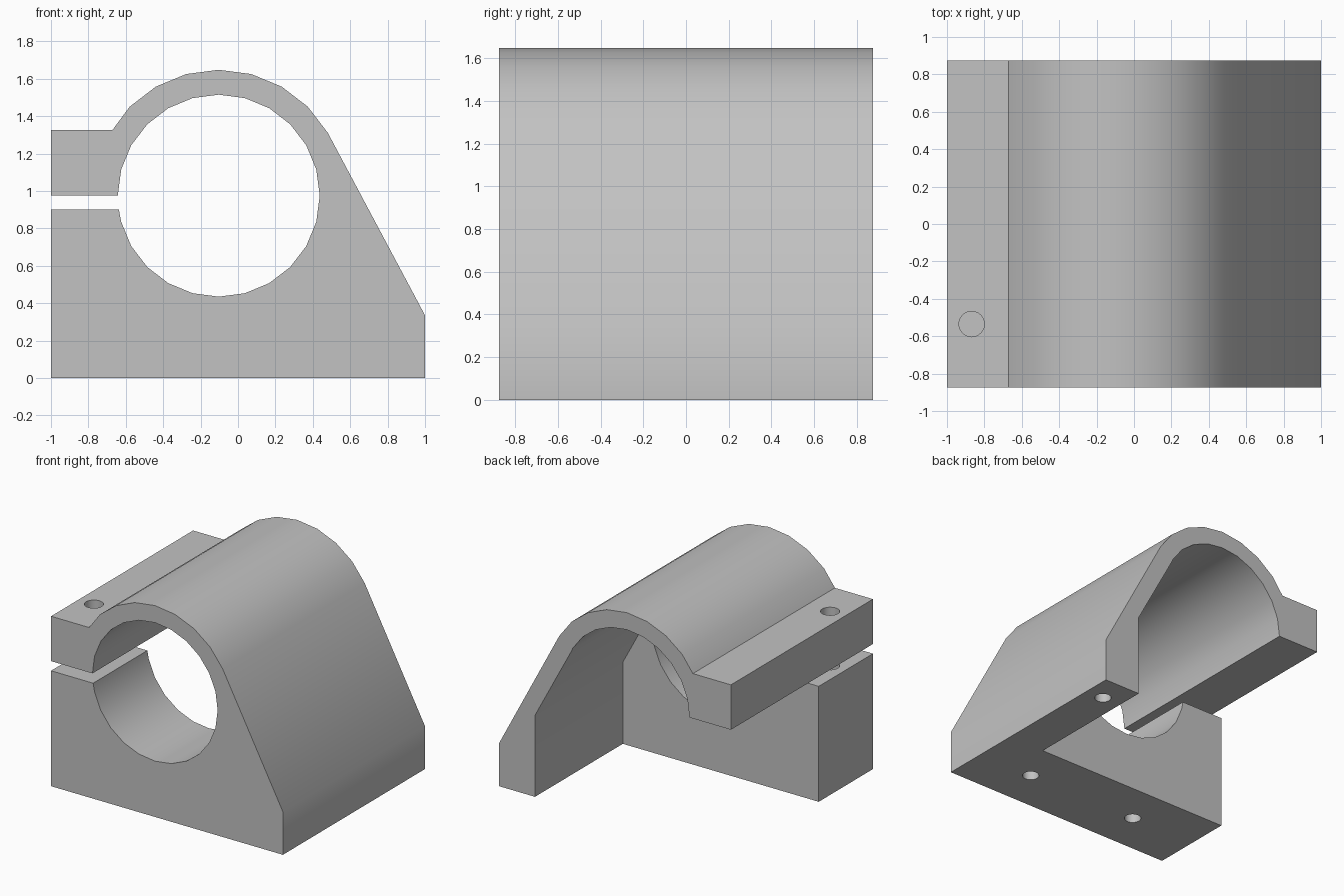
import bpy
import bmesh
from math import sin, cos, radians

cube = bpy.data.objects.get("Cube")
if cube:
    bpy.data.objects.remove(cube)

# Main dimensions
CX, CZ = -0.103, 0.975          # bore axis
BORE, OUTER = 0.54, 0.673       # bore and shell radii
DEPTH = 0.875                   # half depth
BLOCK_BACK = -0.207             # back of the solid front block
SLOT = 0.9                      # bottom of the clamp slot

grey = bpy.data.materials.new("plain grey")
grey.use_nodes = True
grey.diffuse_color = (0.54, 0.54, 0.54, 1)
grey.node_tree.nodes["Principled BSDF"].inputs["Base Color"].default_value = (0.54, 0.54, 0.54, 1)


def arc(radius, start, stop, step=15):
    return [(CX + radius * cos(radians(a)), CZ + radius * sin(radians(a)))
            for a in range(start, stop + (1 if step > 0 else -1), step)]


def add_object(name, bm):
    bmesh.ops.recalc_face_normals(bm, faces=bm.faces)
    mesh = bpy.data.meshes.new(name)
    bm.to_mesh(mesh)
    bm.free()
    mesh.materials.append(grey)
    obj = bpy.data.objects.new(name, mesh)
    bpy.context.collection.objects.link(obj)
    return obj


def extrude_profile(name, points, y0, y1):
    bm = bmesh.new()
    face = bm.faces.new([bm.verts.new((x, y0, z)) for x, z in points])
    result = bmesh.ops.extrude_face_region(bm, geom=[face])
    verts = [v for v in result["geom"] if isinstance(v, bmesh.types.BMVert)]
    bmesh.ops.translate(bm, verts=verts, vec=(0, y1 - y0, 0))
    return add_object(name, bm)


def drill(name, x, y, z0, z1, radius):
    bm = bmesh.new()
    bmesh.ops.create_cone(bm, cap_ends=True, segments=24, radius1=radius,
                          radius2=radius, depth=z1 - z0)
    bmesh.ops.translate(bm, verts=bm.verts, vec=(x, y, (z0 + z1) / 2))
    return add_object(name, bm)


# Clamp body: outer silhouette, then back around the bore through the slot
outline = [(-1, 0), (1, 0), (1, 0.335)] + arc(OUTER, 30, 135)
outline += [(-0.672, 1.325), (-1, 1.325), (-1, CZ)]
outline += arc(BORE, 180, -165, -15)
outline += [(-0.637, SLOT), (-1, SLOT)]
body = extrude_profile("clamp_body", outline, -DEPTH, DEPTH)

# Pocket behind the front block, leaving the arch, flange and side wall
pocket = [(-1.2, -0.2), (0.69, -0.2), (0.69, 0.636), (0.362, 1.245),
          (CX, CZ), (-0.4, 0.94), (-1.2, 0.94)]
cutters = [
    extrude_profile("pocket_cutter", pocket, BLOCK_BACK, DEPTH + 0.2),
    drill("clamp_screw_cutter", -0.868, -0.535, 0.5, 1.5, 0.068),
    drill("side_wall_hole_cutter", 0.848, 0.66, -0.1, 0.32, 0.06),
    drill("left_base_hole_cutter", 0.525, -0.54, -0.1, 0.32, 0.06),
    drill("right_base_hole_cutter", -0.44, -0.54, -0.1, 0.32, 0.06),
]

bpy.context.view_layer.objects.active = body
for cutter in cutters:
    mod = body.modifiers.new(cutter.name, "BOOLEAN")
    mod.operation = "DIFFERENCE"
    mod.solver = "EXACT"
    mod.object = cutter
    bpy.ops.object.modifier_apply(modifier=mod.name)
    bpy.data.objects.remove(cutter)

# Smooth curved walls, keep the machined edges sharp
bpy.ops.object.select_all(action="DESELECT")
body.select_set(True)
bpy.ops.object.shade_smooth_by_angle(angle=radians(30))
